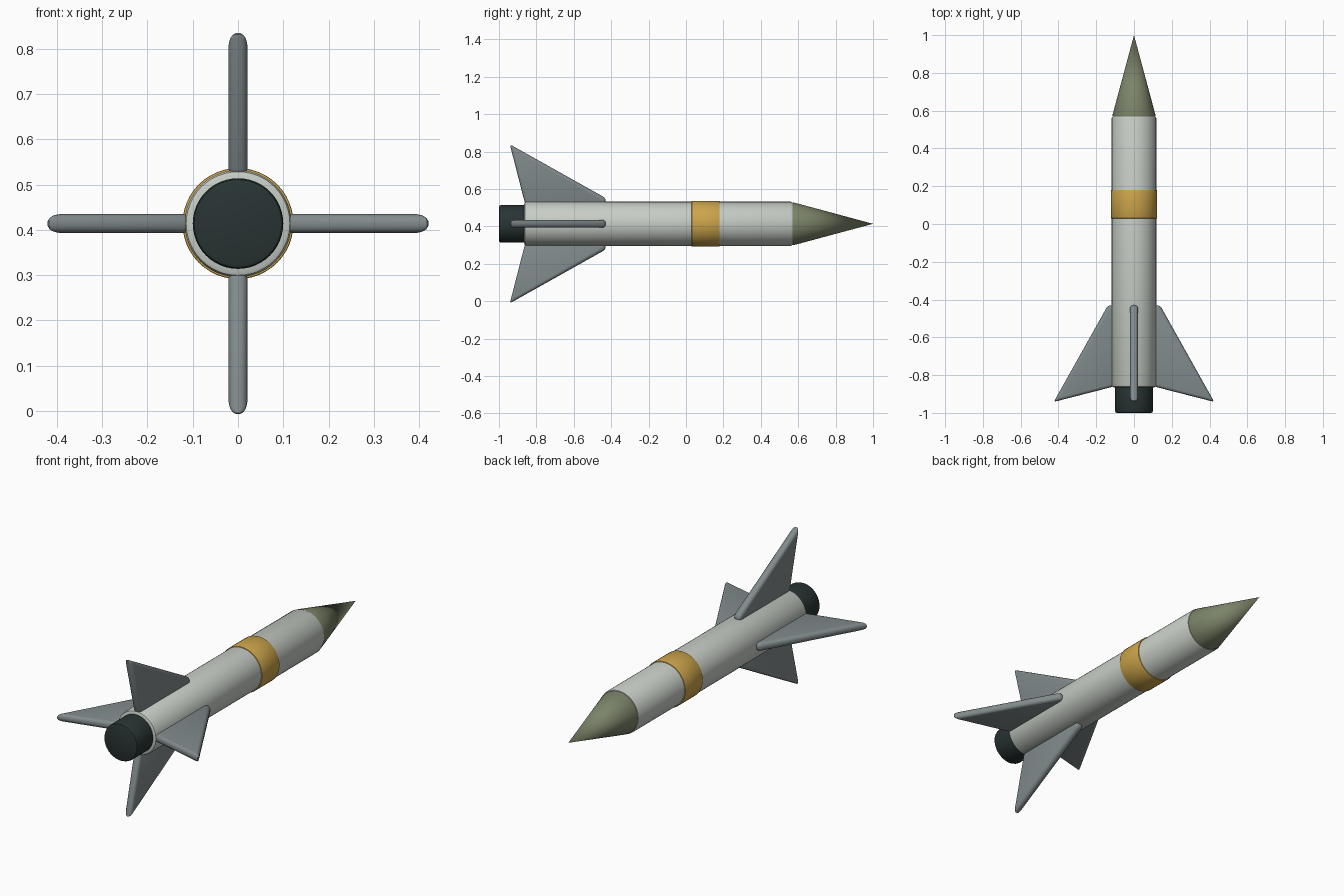
import bpy, bmesh, math
from mathutils import Matrix, Vector

if "Cube" in bpy.data.objects:
    bpy.data.objects.remove(bpy.data.objects["Cube"])

AXIS_Z = 0.414
SIDES = 48


def material(name, rgb):
    m = bpy.data.materials.new(name)
    m.diffuse_color = (*rgb, 1)
    m.use_nodes = True
    m.node_tree.nodes["Principled BSDF"].inputs["Base Color"].default_value = m.diffuse_color
    return m


WHITE = material("pale grey", (0.57, 0.61, 0.56))
GOLD = material("gold", (0.60, 0.37, 0.07))
OLIVE = material("olive green", (0.20, 0.23, 0.14))
GREY = material("fin grey", (0.22, 0.255, 0.26))
DARK = material("dark nozzle", (0.022, 0.034, 0.034))


def finish(bm, name, mat, angle):
    bmesh.ops.recalc_face_normals(bm, faces=bm.faces[:])
    me = bpy.data.meshes.new(name)
    bm.to_mesh(me)
    bm.free()
    me.materials.append(mat)
    ob = bpy.data.objects.new(name, me)
    bpy.context.collection.objects.link(ob)
    bpy.ops.object.select_all(action='DESELECT')
    ob.select_set(True)
    bpy.context.view_layer.objects.active = ob
    bpy.ops.object.shade_smooth_by_angle(angle=math.radians(angle))
    return ob


def lathe(name, profile, mat):
    """Revolve (radius, y) points about the long axis and cap the ends."""
    bm = bmesh.new()
    rings = []
    for r, y in profile:
        if r == 0:
            rings.append([bm.verts.new((0, y, AXIS_Z))])
            continue
        rings.append([bm.verts.new((r * math.cos(a), y, AXIS_Z + r * math.sin(a)))
                      for a in (math.tau * i / SIDES for i in range(SIDES))])
    for a, b in zip(rings, rings[1:]):
        for i in range(SIDES):
            j = (i + 1) % SIDES
            if len(b) == 1:
                bm.faces.new((a[i], a[j], b[0]))
            else:
                bm.faces.new((a[i], a[j], b[j], b[i]))
    for ring in (rings[0], rings[-1]):
        if len(ring) > 1:
            bm.faces.new(ring)
    return finish(bm, name, mat, 40)


def tube(name, r, y0, y1, b, mat):
    """Cylinder with softly rounded rims."""
    c = b * 0.3
    lathe(name, [(r - b, y0), (r - c, y0 + c), (r, y0 + b),
                 (r, y1 - b), (r - c, y1 - c), (r - b, y1)], mat)


# Body, band, nozzle and nose
tube("body_tube", 0.118, -0.865, 0.572, 0.012, WHITE)
tube("body_band", 0.1225, 0.03, 0.18, 0.003, GOLD)
tube("nozzle", 0.100, -1.0, -0.80, 0.010, DARK)
lathe("nose_cone", [(0.106, 0.565), (0.112, 0.569), (0.1135, 0.578), (0, 1.0)], OLIVE)

# Four swept tail fins, outline as (y, radius)
OUTLINE = [(-0.43, 0.105), (-0.43, 0.138), (-0.942, 0.425), (-0.86, 0.105)]
for k, side in enumerate(("right", "top", "left", "bottom")):
    bm = bmesh.new()
    face = bm.faces.new([bm.verts.new((r, y, -0.021)) for y, r in OUTLINE])
    ext = bmesh.ops.extrude_face_region(bm, geom=[face])
    bmesh.ops.translate(bm, vec=Vector((0, 0, 0.042)),
                        verts=[v for v in ext["geom"] if isinstance(v, bmesh.types.BMVert)])
    bmesh.ops.recalc_face_normals(bm, faces=bm.faces[:])
    bmesh.ops.bevel(bm, geom=bm.edges[:], offset=0.016, segments=3, profile=0.5,
                    affect='EDGES', clamp_overlap=True)
    turn = Matrix.Rotation(-k * math.pi / 2, 4, 'Y')
    bm.transform(Matrix.Translation((0, 0, AXIS_Z)) @ turn)
    finish(bm, "fin_" + side, GREY, 35)
